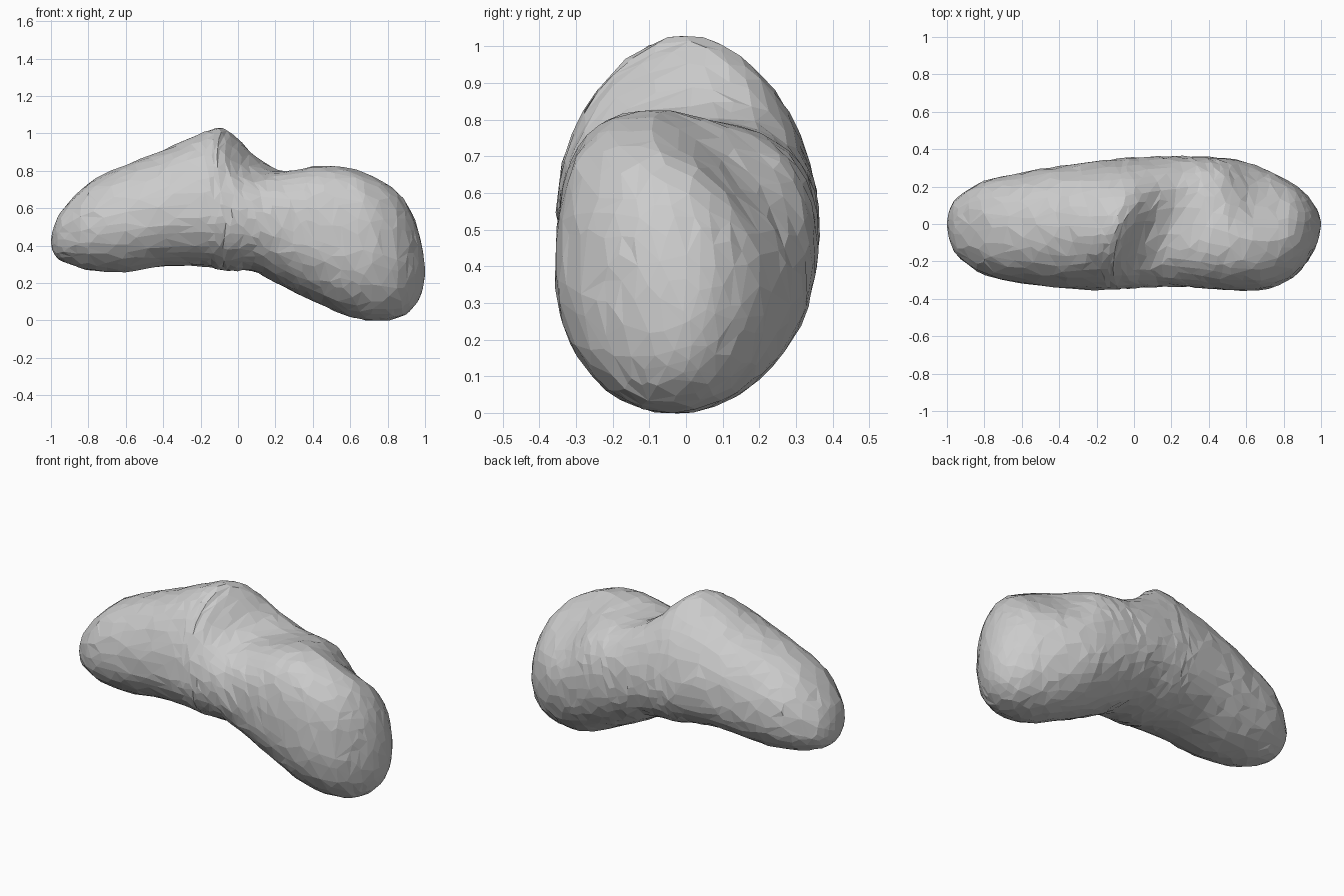
import bpy, bmesh, math, random

if "Cube" in bpy.data.objects:
    bpy.data.objects.remove(bpy.data.objects["Cube"])

random.seed(4)

# Body stations: x, bottom z, widest z, top z, front y, back y
STATIONS = [
    (-1.00, 0.41, 0.42, 0.43, -0.01, 0.01),
    (-0.985, 0.36, 0.43, 0.50, -0.09, 0.08),
    (-0.94, 0.315, 0.45, 0.59, -0.175, 0.145),
    (-0.80, 0.27, 0.49, 0.735, -0.27, 0.23),
    (-0.60, 0.26, 0.52, 0.83, -0.315, 0.275),
    (-0.40, 0.29, 0.55, 0.91, -0.34, 0.31),
    (-0.20, 0.29, 0.56, 1.00, -0.352, 0.338),
    (-0.10, 0.27, 0.56, 1.03, -0.35, 0.348),
    (-0.03, 0.265, 0.55, 0.985, -0.345, 0.355),
    (0.08, 0.262, 0.54, 0.86, -0.338, 0.36),
    (0.20, 0.20, 0.50, 0.80, -0.335, 0.363),
    (0.32, 0.14, 0.47, 0.805, -0.34, 0.36),
    (0.45, 0.08, 0.43, 0.83, -0.35, 0.355),
    (0.58, 0.022, 0.39, 0.818, -0.357, 0.335),
    (0.72, 0.0, 0.36, 0.77, -0.345, 0.285),
    (0.85, 0.012, 0.32, 0.69, -0.285, 0.215),
    (0.93, 0.06, 0.30, 0.575, -0.195, 0.145),
    (0.98, 0.14, 0.28, 0.42, -0.105, 0.075),
    (1.00, 0.24, 0.26, 0.28, -0.01, 0.01),
]
SIDES, STEPS = 40, 4


def spline(a, b, c, d, t):
    return 0.5 * (2 * b + (c - a) * t + (2 * a - 5 * b + 4 * c - d) * t * t
                  + (3 * b - a - 3 * c + d) * t ** 3)


def bump(x, centre, width):
    return math.exp(-((x - centre) / width) ** 2)


def signed_pow(v, p):
    return math.copysign(abs(v) ** p, v)


# Smoothly interpolated stations
rows = []
last = len(STATIONS) - 1
for i in range(last):
    quad = [STATIONS[min(max(i + k, 0), last)] for k in (-1, 0, 1, 2)]
    for s in range(STEPS):
        rows.append([spline(*v, s / STEPS) for v in zip(*quad)])
rows.append(list(STATIONS[-1]))

# Lofted body with a diagonal saddle and an end lobe that slopes to the back
bm = bmesh.new()
rings = []
for x, low, mid, high, front, back in rows:
    cy, hy = (front + back) / 2, (back - front) / 2
    ridge, saddle = bump(x, -0.1, 0.18), bump(x, 0.2, 0.35)
    lobe = bump(x, 0.65, 0.22)
    ring = []
    for k in range(SIDES):
        a = 2 * math.pi * k / SIDES
        c, s = math.cos(a), math.sin(a)
        n = 2.15 - 0.35 * ridge + 0.4 * bump(x, 0.35, 0.3) if s > 0 else 2.1
        y = cy + hy * signed_pow(c, 2 / n)
        z = mid + (high - mid if s > 0 else mid - low) * signed_pow(s, 2 / n)
        px = x
        if s > 0:
            px += 0.5 * y * s * saddle
            y -= 0.07 * lobe * s * s
            z -= 0.5 * lobe * s * max(0, y + 0.07)
        ring.append(bm.verts.new((px, y, z)))
    rings.append(ring)
for r0, r1 in zip(rings, rings[1:]):
    for k in range(SIDES):
        j = (k + 1) % SIDES
        bm.faces.new((r0[k], r0[j], r1[j], r1[k]))
bm.faces.new(rings[0])
bm.faces.new(rings[-1])
bmesh.ops.recalc_face_normals(bm, faces=bm.faces)

# Slight hand-carved unevenness
bm.normal_update()
for v in bm.verts:
    if abs(v.co.x) < 0.95:
        v.co += v.normal * random.uniform(-0.004, 0.004)

mesh = bpy.data.meshes.new("stone_body")
bm.to_mesh(mesh)
bm.free()
body = bpy.data.objects.new("stone_body", mesh)
bpy.context.collection.objects.link(body)

# Irregular flat facets
facets = body.modifiers.new("facets", "DECIMATE")
facets.ratio = 0.36
